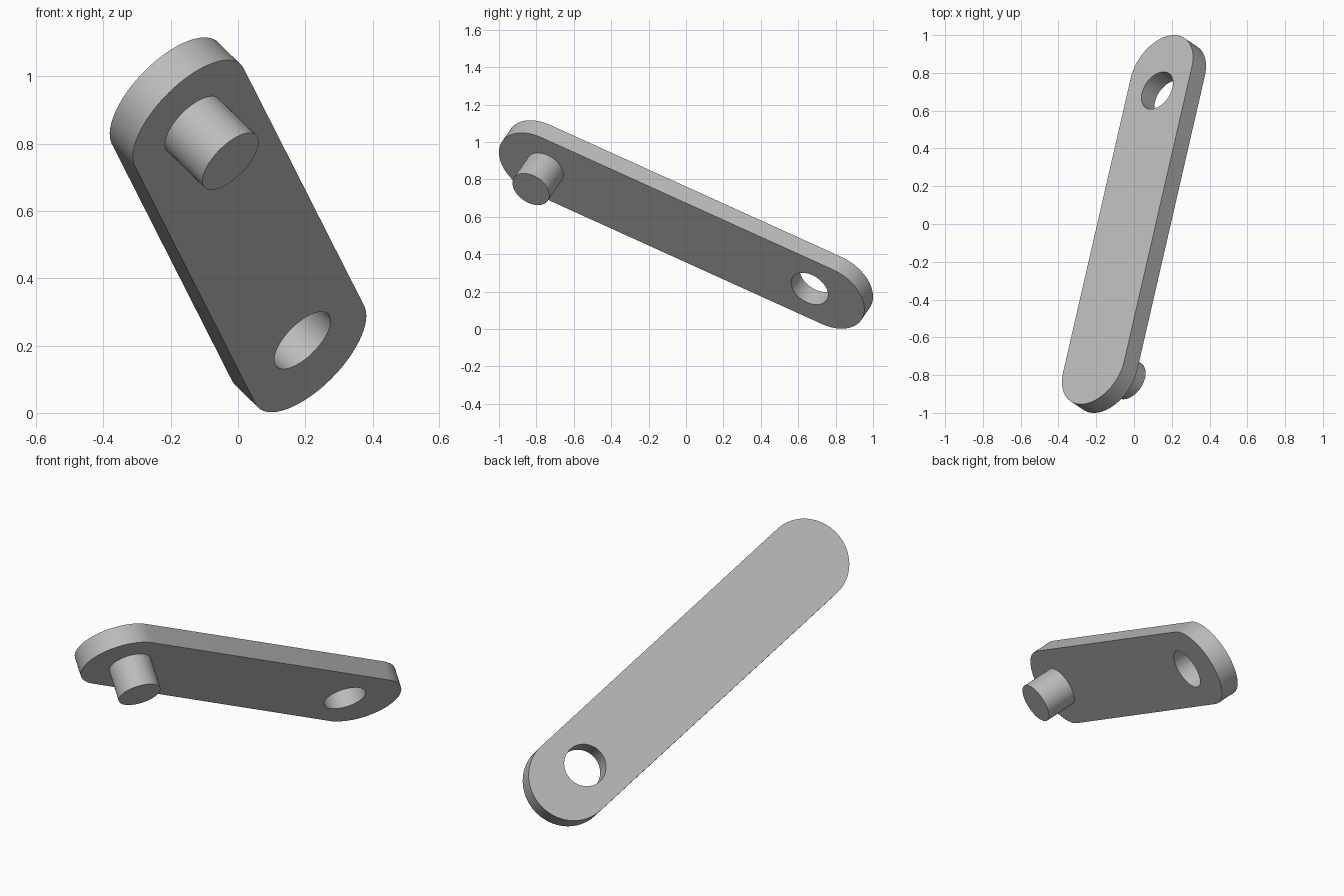
import bpy
import bmesh
from math import pi, cos, sin
from mathutils import Matrix, Vector

if "Cube" in bpy.data.objects:
    bpy.data.objects.remove(bpy.data.objects["Cube"], do_unlink=True)

# Plate dimensions
LENGTH, RADIUS, THICK = 1.748, 0.2195, 0.107
HOLE_R, HOLE_X = 0.1095, 0.767
PIN_X, PIN_LEN = -0.82, 0.173
SEGS = 64

# Tilted frame: long axis, width axis, plate normal
along = Vector((0.205, 0.8916, -0.4039)).normalized()
normal = Vector((-0.645, 0.434, 0.63))
normal = (normal - along * normal.dot(along)).normalized()
across = normal.cross(along)
frame = Matrix((along, across, normal)).transposed().to_4x4()
frame.translation = (0, 0, 0.559)

grey = bpy.data.materials.new("plain_grey")
grey.use_nodes = True
colour = (0.5, 0.5, 0.5, 1)
grey.diffuse_color = colour
grey.node_tree.nodes["Principled BSDF"].inputs["Base Color"].default_value = colour


def prism(name, outline, low, high):
    """Extrude a flat outline between two heights in the tilted frame."""
    bm = bmesh.new()
    face = bm.faces.new([bm.verts.new((x, y, low)) for x, y in outline])
    top = bmesh.ops.extrude_face_region(bm, geom=[face])["geom"]
    bmesh.ops.translate(bm, vec=(0, 0, high - low),
                        verts=[v for v in top if isinstance(v, bmesh.types.BMVert)])
    bmesh.ops.recalc_face_normals(bm, faces=bm.faces)
    mesh = bpy.data.meshes.new(name)
    bm.to_mesh(mesh)
    bm.free()
    mesh.materials.append(grey)
    obj = bpy.data.objects.new(name, mesh)
    obj.matrix_world = frame
    bpy.context.collection.objects.link(obj)
    return obj


def arc(cx, radius, start, sweep, count):
    return [(cx + radius * cos(start + sweep * i / count),
             radius * sin(start + sweep * i / count)) for i in range(count + 1)]


def circle(cx, radius):
    return arc(cx, radius, 0, 2 * pi, SEGS)[:-1]


# Plate with two rounded ends
half = THICK / 2
ends = (arc(LENGTH / 2, RADIUS, -pi / 2, pi, SEGS // 2)
        + arc(-LENGTH / 2, RADIUS, pi / 2, pi, SEGS // 2))
plate = prism("link_plate", ends, -half, half)

# Through hole near the lower end
cutter = prism("hole_cutter", circle(HOLE_X, HOLE_R), -THICK, THICK)
cut = plate.modifiers.new("hole", "BOOLEAN")
cut.operation = "DIFFERENCE"
cut.solver = "EXACT"
cut.object = cutter
bpy.context.view_layer.objects.active = plate
bpy.ops.object.modifier_apply(modifier=cut.name)
bpy.data.objects.remove(cutter, do_unlink=True)

# Pin standing on the underside near the upper end
pin = prism("pin", circle(PIN_X, HOLE_R), -half - PIN_LEN, -half)

# Smooth the round walls, keep the rims sharp
bpy.ops.object.select_all(action="DESELECT")
for part in (plate, pin):
    part.select_set(True)
bpy.ops.object.shade_smooth_by_angle(angle=pi / 6)
